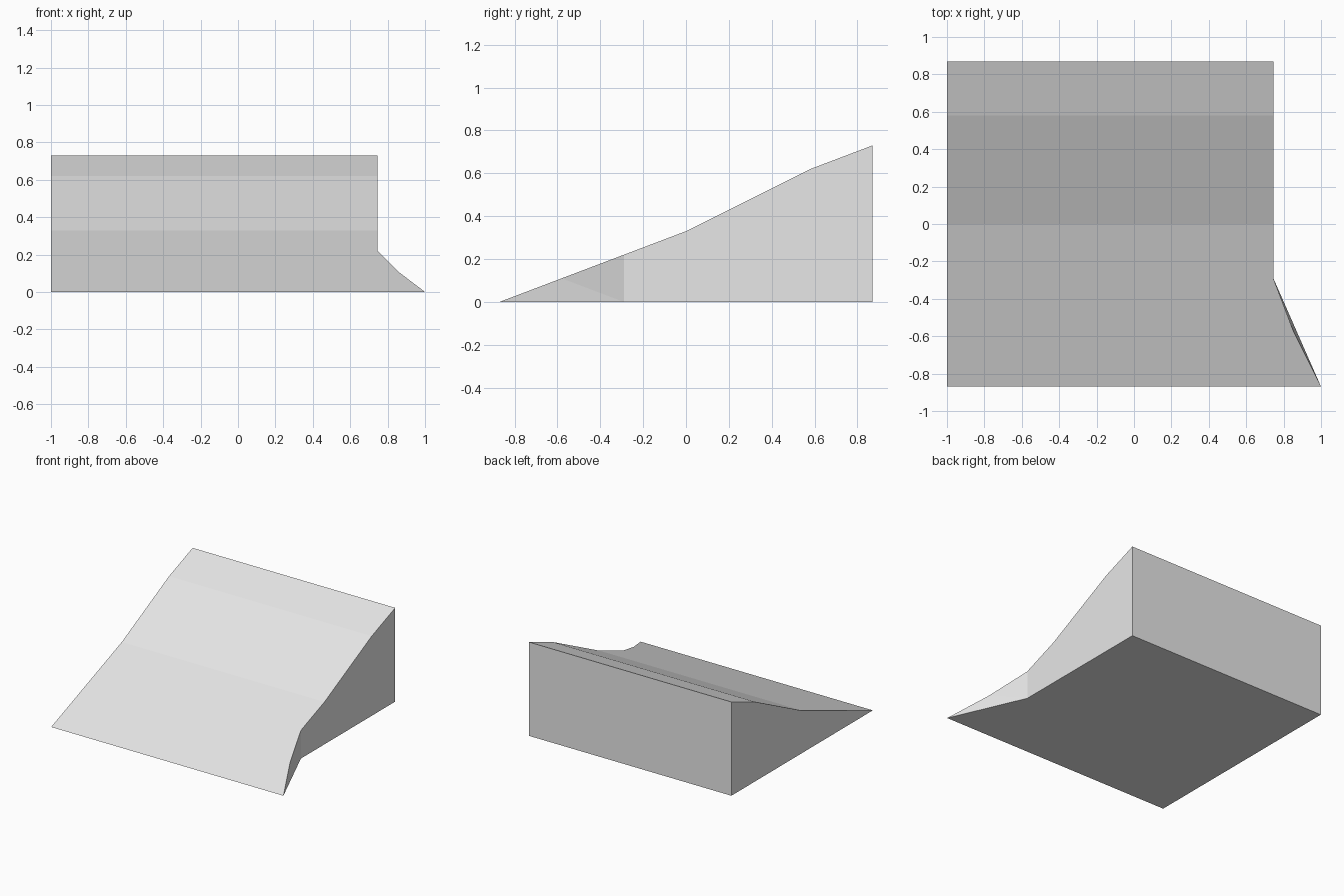
import bpy
import bmesh

cube = bpy.data.objects.get("Cube")
if cube:
    bpy.data.objects.remove(cube, do_unlink=True)

# One plain grey for the whole ramp
grey = bpy.data.materials.new("plain grey")
grey.use_nodes = True
colour = (0.8, 0.8, 0.8, 1)
grey.diffuse_color = colour
grey.node_tree.nodes["Principled BSDF"].inputs["Base Color"].default_value = colour

# Ramp rows from front to back: y, height, x of the +x edge
LEFT_X, SIDE_X = -1, 0.745
rows = [
    (-0.87, 0, 1),
    (-0.58, 0.11, 0.855),
    (-0.29, 0.22, SIDE_X),
    (0, 0.33, SIDE_X),
    (0.58, 0.62, SIDE_X),
    (0.87, 0.73, SIDE_X),
]

bm = bmesh.new()
near = [bm.verts.new((LEFT_X, y, z)) for y, z, x in rows]
far = [bm.verts.new((x, y, z)) for y, z, x in rows]

# Base corners under the back edge and under the start of the flare
near_base = bm.verts.new((LEFT_X, rows[-1][0], 0))
far_base = bm.verts.new((SIDE_X, rows[-1][0], 0))
flare_base = bm.verts.new((SIDE_X, rows[2][0], 0))

# Sloping top strips
for i in range(len(rows) - 1):
    bm.faces.new((near[i], far[i], far[i + 1], near[i + 1]))

# Side walls, back wall and underside
bm.faces.new(near + [near_base])
bm.faces.new(far[2:] + [far_base, flare_base])
bm.faces.new((near[-1], far[-1], far_base, near_base))
bm.faces.new((near[0], near_base, far_base, flare_base, far[0]))

# Flared front corner wall
bm.faces.new((far[0], flare_base, far[1]))
bm.faces.new((far[1], flare_base, far[2]))

bmesh.ops.recalc_face_normals(bm, faces=bm.faces[:])
mesh = bpy.data.meshes.new("ramp")
bm.to_mesh(mesh)
bm.free()
mesh.materials.append(grey)
ramp = bpy.data.objects.new("ramp", mesh)
bpy.context.collection.objects.link(ramp)
